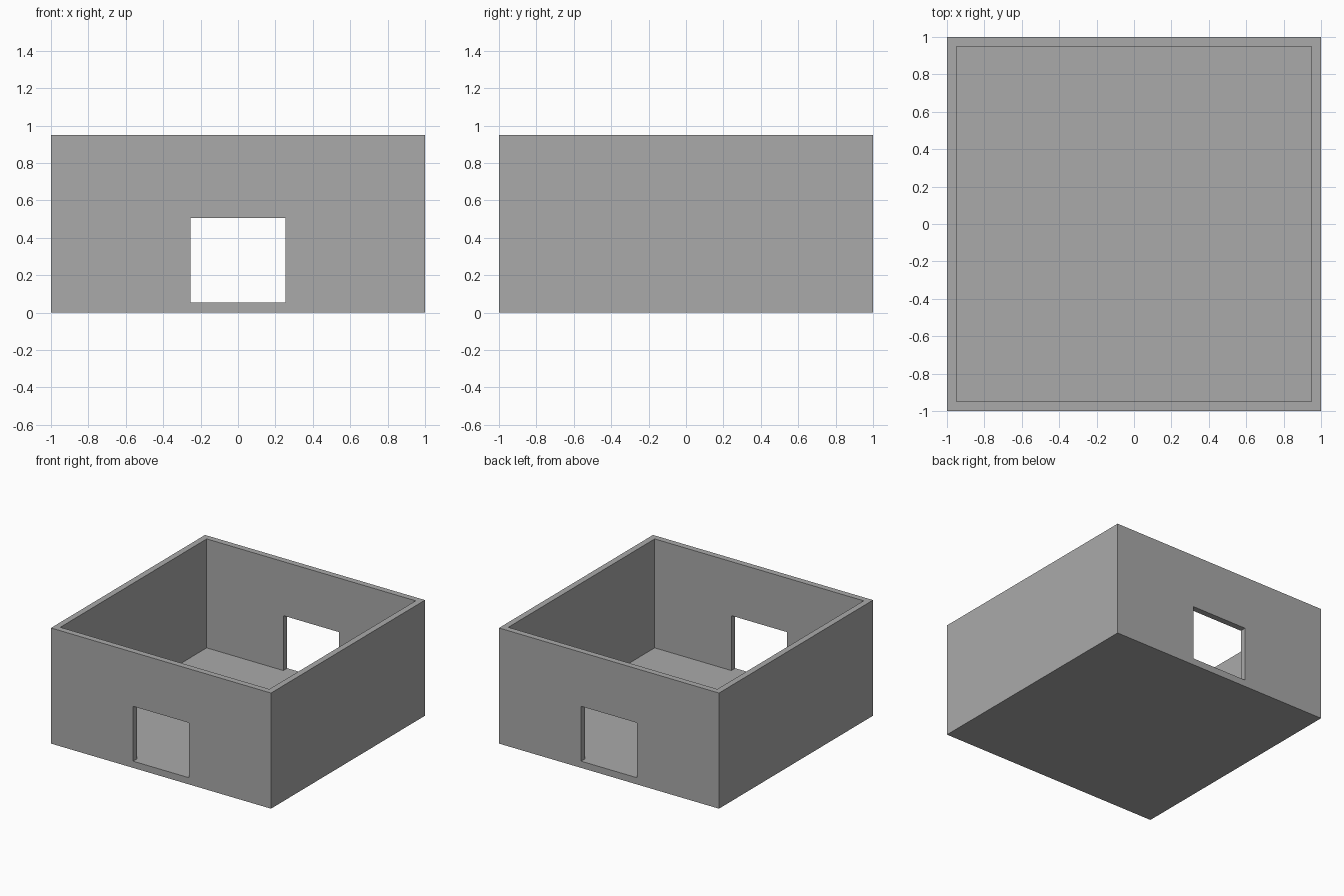
import bpy

# Remove the default cube
default = bpy.data.objects.get("Cube")
if default:
    bpy.data.objects.remove(default, do_unlink=True)

SIZE, HEIGHT = 2.0, 0.95
WALL, FLOOR = 0.05, 0.055
DOOR_WIDTH, DOOR_TOP = 0.506, 0.506

grey = bpy.data.materials.new("plain grey")
grey.use_nodes = True
colour = (0.4, 0.4, 0.4, 1)
grey.diffuse_color = colour
grey.node_tree.nodes["Principled BSDF"].inputs["Base Color"].default_value = colour


def box(name, size, bottom):
    """Box centred on x and y, rising from the given height."""
    bpy.ops.mesh.primitive_cube_add(size=1, location=(0, 0, bottom + size[2] / 2))
    obj = bpy.context.object
    obj.name = name
    obj.scale = size
    bpy.ops.object.transform_apply(location=True, rotation=False, scale=True)
    obj.data.materials.append(grey)
    return obj


# Open-topped room shell
room = box("room_shell", (SIZE, SIZE, HEIGHT), 0)

# Hollow interior, and one passage through front and back walls
inner = SIZE - 2 * WALL
cutters = [
    box("interior_cutter", (inner, inner, HEIGHT), FLOOR),
    box("doorway_cutter", (DOOR_WIDTH, SIZE + 1, DOOR_TOP - FLOOR), FLOOR),
]
for cutter in cutters:
    cutter.hide_render = True
    cutter.display_type = 'WIRE'
    cut = room.modifiers.new(cutter.name, 'BOOLEAN')
    cut.operation = 'DIFFERENCE'
    cut.solver = 'EXACT'
    cut.object = cutter

# Bake the cuts and drop the cutters
bpy.ops.object.select_all(action='DESELECT')
bpy.context.view_layer.objects.active = room
room.select_set(True)
for cutter in cutters:
    bpy.ops.object.modifier_apply(modifier=cutter.name)
for cutter in cutters:
    bpy.data.objects.remove(cutter, do_unlink=True)
